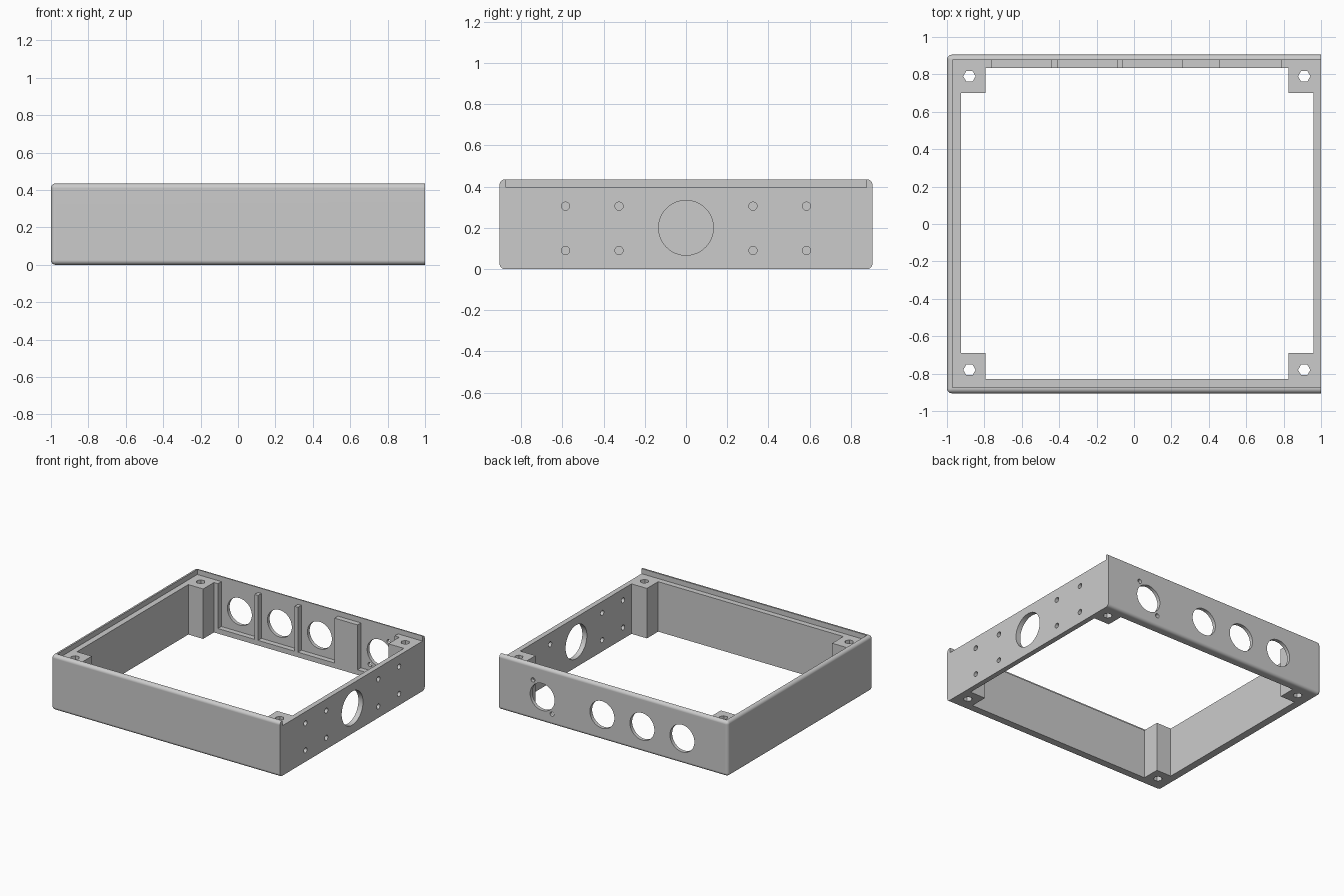
import bpy
import bmesh
import math
from mathutils import Matrix, Vector

cube = bpy.data.objects.get("Cube")
if cube:
    bpy.data.objects.remove(cube, do_unlink=True)

grey = bpy.data.materials.new("light grey")
grey.use_nodes = True
grey.diffuse_color = (0.6, 0.6, 0.6, 1)
grey.node_tree.nodes["Principled BSDF"].inputs["Base Color"].default_value = (0.6, 0.6, 0.6, 1)


def make_object(name, bm):
    mesh = bpy.data.meshes.new(name)
    bm.to_mesh(mesh)
    bm.free()
    mesh.materials.append(grey)
    obj = bpy.data.objects.new(name, mesh)
    bpy.context.collection.objects.link(obj)
    return obj


def box(low, high):
    """Box spanning two opposite corners."""
    low, high = Vector(low), Vector(high)
    bm = bmesh.new()
    bmesh.ops.create_cube(bm, size=1)
    for v in bm.verts:
        v.co = [(a + b) / 2 + c * (b - a) for a, b, c in zip(low, high, v.co)]
    return bm


def cylinder(centre, axis, radius, length, sides):
    """Prism along an axis, for drilled holes."""
    bm = bmesh.new()
    turn = Vector((0, 0, 1)).rotation_difference(Vector(axis)).to_matrix().to_4x4()
    bmesh.ops.create_cone(bm, cap_ends=True, segments=sides, radius1=radius,
                          radius2=radius, depth=length,
                          matrix=Matrix.Translation(centre) @ turn)
    return bm


def cut(target, bm):
    """Subtract a shape from the target, then discard the shape."""
    cutter = make_object("cutter", bm)
    cutter.hide_render = True
    mod = target.modifiers.new("cut", "BOOLEAN")
    mod.operation = "DIFFERENCE"
    mod.solver = "EXACT"
    mod.object = cutter
    bpy.context.view_layer.objects.active = target
    bpy.ops.object.modifier_apply(modifier=mod.name)
    bpy.data.objects.remove(cutter, do_unlink=True)


# Outer block, rounded on every edge except those of the flat right end
bm = box((-1, -0.905, 0), (1, 0.905, 0.435))
rounded = [e for e in bm.edges if min(v.co.x for v in e.verts) < 0.9]
bmesh.ops.bevel(bm, geom=rounded, offset=0.025, segments=5, profile=0.5, affect="EDGES")
frame = make_object("enclosure_frame", bm)

# Open interior: two crossing cuts leave a square post in each corner
cut(frame, box((-0.795, -0.83, -0.1), (0.825, 0.835, 0.6)))
cut(frame, box((-0.925, -0.69, -0.1), (0.96, 0.70, 0.6)))

# Recess for a sliding lid, open at the right end
cut(frame, box((-0.97, -0.873, 0.395), (1.1, 0.877, 0.6)))

# Connector pockets on the inside of the back wall, each with a round opening
for left, right in ((-0.76, -0.44), (-0.41, -0.09), (-0.06, 0.26), (0.46, 0.785)):
    cut(frame, box((left, 0.8, 0.04), (right, 0.877, 0.5)))
    cut(frame, cylinder(((left + right) / 2, 0.9, 0.2), (0, 1, 0), 0.107, 0.2, 48))

# Diagonal pair of screw holes beside the last opening
for s in (-1, 1):
    cut(frame, cylinder((0.622 + s * 0.083, 0.9, 0.2 + s * 0.113), (0, 1, 0), 0.017, 0.2, 20))

# Large opening and mounting holes in the right wall
cut(frame, cylinder((1, 0, 0.2), (1, 0, 0), 0.133, 0.2, 64))
for y in (-0.585, -0.325, 0.325, 0.585):
    for z in (0.09, 0.305):
        cut(frame, cylinder((1, y, z), (1, 0, 0), 0.02, 0.2, 20))

# Hexagonal screw holes down through the corner posts
for x in (-0.88, 0.91):
    for y in (-0.78, 0.79):
        bm = cylinder((x, y, 0.2), (0, 0, 1), 0.033, 1, 6)
        bmesh.ops.rotate(bm, verts=bm.verts, cent=(x, y, 0),
                         matrix=Matrix.Rotation(math.radians(30), 3, "Z"))
        cut(frame, bm)

# Smooth the rounded edges and holes, keeping the walls flat
bpy.ops.object.select_all(action="DESELECT")
frame.select_set(True)
bpy.context.view_layer.objects.active = frame
bpy.ops.object.shade_smooth_by_angle(angle=math.radians(30))
weighted = frame.modifiers.new("flat_walls", "WEIGHTED_NORMAL")
weighted.keep_sharp = True
